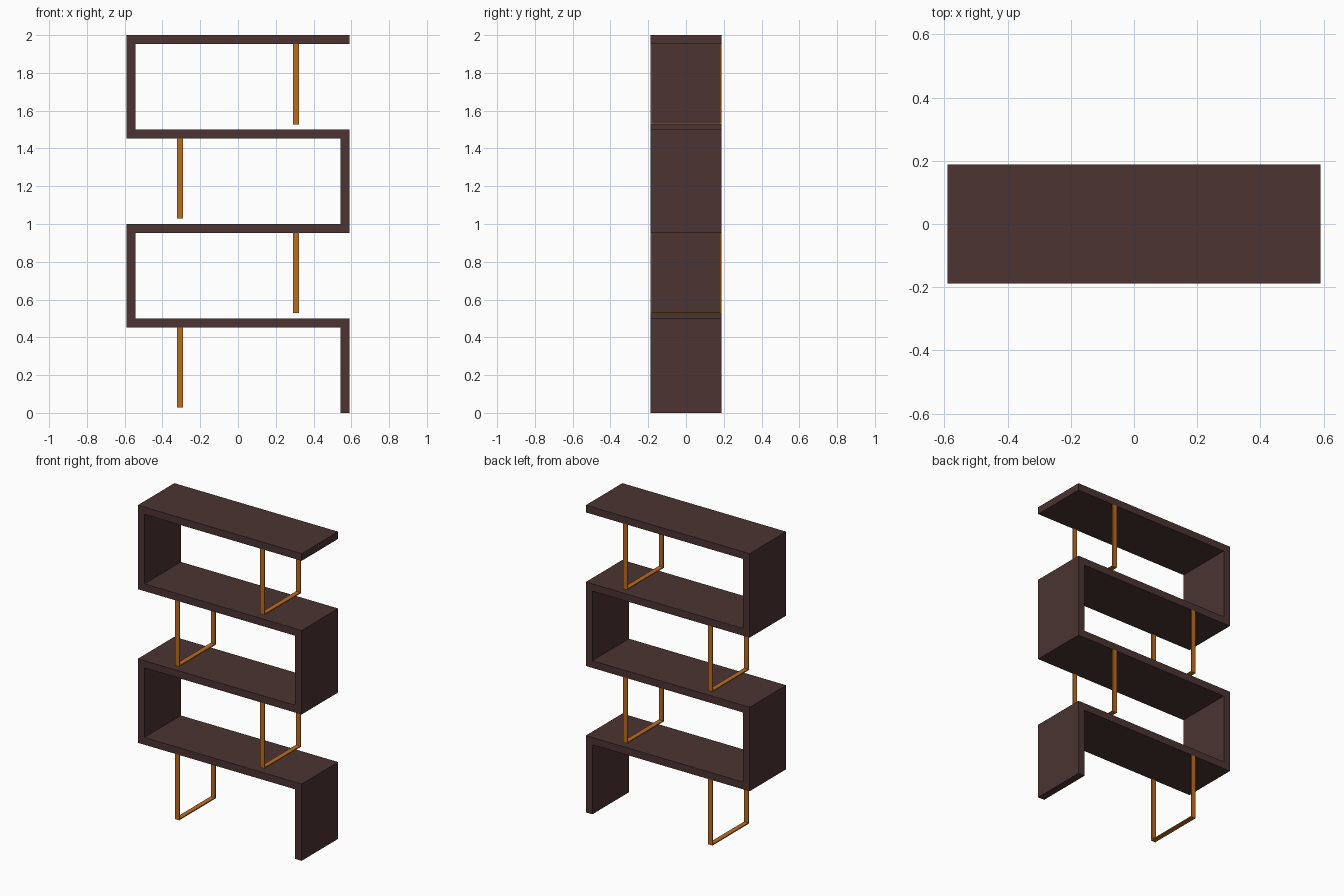
import bpy
import bmesh
from mathutils import Matrix, Vector

if "Cube" in bpy.data.objects:
    bpy.data.objects.remove(bpy.data.objects["Cube"])

HALF_W, HALF_D, T = 0.59, 0.1875, 0.047   # half width, half depth, board thickness
STEP = 0.5                                # height of one tier
STRIP_W, STRIP_T = 0.031, 0.007           # flat metal strip section
STRIP_X, GAP = 0.307, 0.028               # strip position and clearance at its foot


def material(name, color):
    m = bpy.data.materials.new(name)
    m.diffuse_color = (*color, 1)
    m.use_nodes = True
    m.node_tree.nodes["Principled BSDF"].inputs["Base Color"].default_value = m.diffuse_color
    return m


def finish(name, bm, mat):
    mesh = bpy.data.meshes.new(name)
    bmesh.ops.recalc_face_normals(bm, faces=bm.faces)
    bm.to_mesh(mesh)
    bm.free()
    mesh.materials.append(mat)
    obj = bpy.data.objects.new(name, mesh)
    bpy.context.collection.objects.link(obj)


def box(name, x0, x1, z0, z1, mat):
    bm = bmesh.new()
    center = Matrix.Translation(((x0 + x1) / 2, 0, (z0 + z1) / 2))
    size = Matrix.Diagonal((x1 - x0, 2 * HALF_D, z1 - z0, 1))
    bmesh.ops.create_cube(bm, size=1, matrix=center @ size)
    finish(name, bm, mat)


def u_frame(name, x, z0, z1, mat):
    # U-shaped profile in the YZ plane, extruded along x
    d, i = HALF_D, HALF_D - STRIP_T
    profile = [(-d, z1), (-d, z0), (d, z0), (d, z1),
               (i, z1), (i, z0 + STRIP_T), (-i, z0 + STRIP_T), (-i, z1)]
    bm = bmesh.new()
    face = bm.faces.new([bm.verts.new((x - STRIP_W / 2, y, z)) for y, z in profile])
    result = bmesh.ops.extrude_face_region(bm, geom=[face], use_keep_orig=True)
    verts = [v for v in result["geom"] if isinstance(v, bmesh.types.BMVert)]
    bmesh.ops.translate(bm, verts=verts, vec=Vector((STRIP_W, 0, 0)))
    finish(name, bm, mat)


wood = material("dark_wood", (0.07, 0.034, 0.032))
metal = material("copper_metal", (0.50, 0.15, 0.014))

# Four tiers; the side panel and the metal support swap sides each time
for n in range(4):
    side = 1 if n % 2 == 0 else -1
    floor, top = n * STEP, (n + 1) * STEP
    box(f"shelf_{n + 1}", -HALF_W, HALF_W, top - T, top, wood)
    x0, x1 = sorted((side * HALF_W, side * (HALF_W - T)))
    box(f"side_panel_{n + 1}", x0, x1, floor, top - T, wood)
    u_frame(f"metal_support_{n + 1}", -side * STRIP_X, floor + GAP, top - T, metal)
